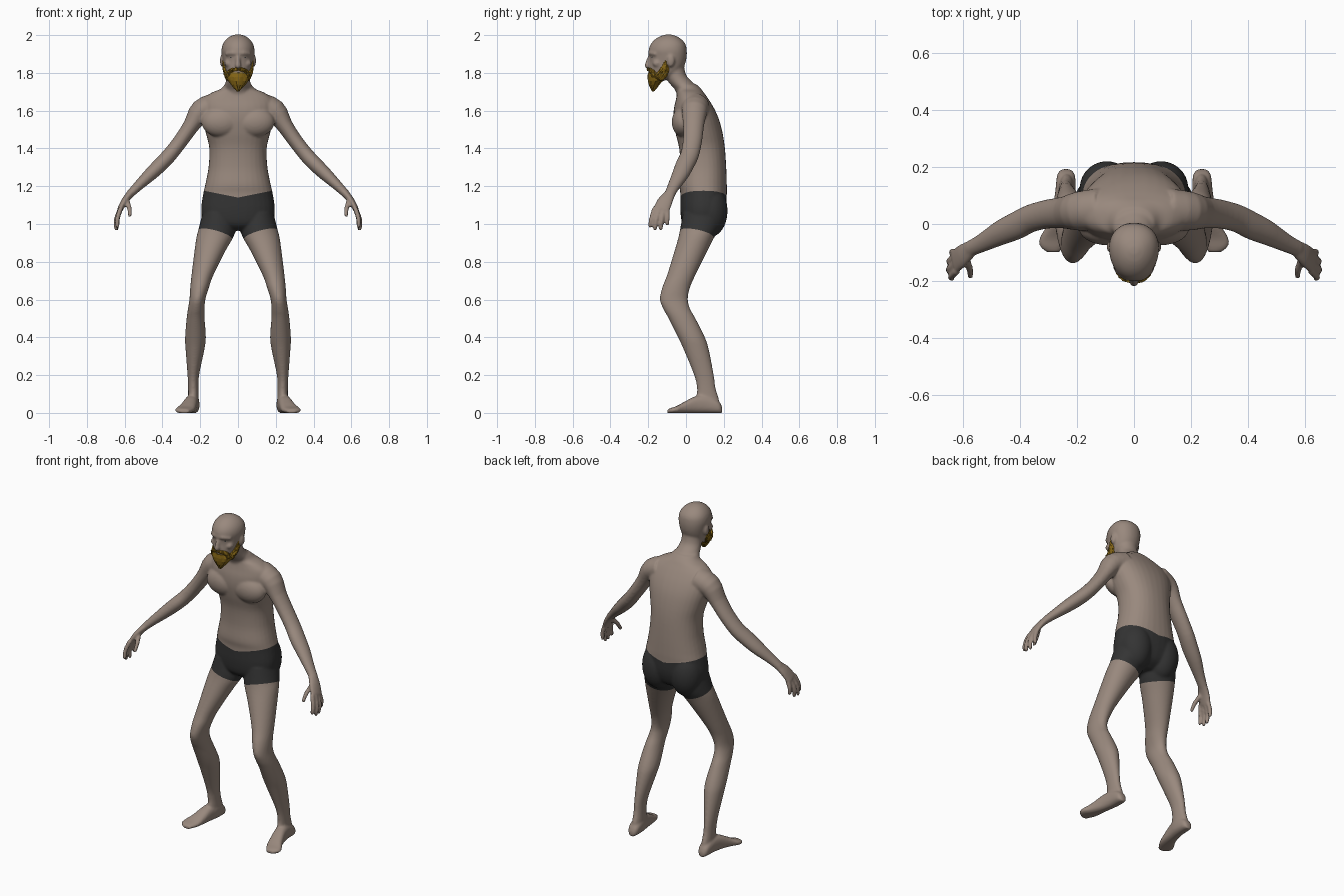
import bpy, bmesh, math, random
from mathutils import Vector, Matrix

random.seed(4)
N = 32


def material(name, rgb):
    m = bpy.data.materials.new(name)
    m.diffuse_color = (*rgb, 1)
    return m


skin = material("skin", (0.32, 0.25, 0.208))
cloth = material("dark cloth", (0.034, 0.034, 0.034))
hair = material("beard hair", (0.24, 0.135, 0.008))
eye_grey = material("eye grey", (0.2, 0.2, 0.2))


def loft(bm, rings):
    vs = [[bm.verts.new(p) for p in r] for r in rings]
    for a, b in zip(vs, vs[1:]):
        for i in range(len(a)):
            j = (i + 1) % len(a)
            bm.faces.new((a[i], a[j], b[j], b[i]))
    bm.faces.new(vs[0][::-1])
    bm.faces.new(vs[-1])


def unit_ring(power=2.0):
    out = []
    for i in range(N):
        a = 2 * math.pi * i / N
        c, s = math.cos(a), math.sin(a)
        out.append((math.copysign(abs(c) ** (2 / power), c),
                    math.copysign(abs(s) ** (2 / power), s)))
    return out


def spline(rows, steps=4):
    """Smooth curve through all rows of numbers."""
    out = []
    for i in range(len(rows) - 1):
        p0, p1, p2, p3 = (rows[min(max(i + k, 0), len(rows) - 1)] for k in (-1, 0, 1, 2))
        for s in range(steps):
            t = s / steps
            out.append([.5 * (2 * b + (c - a) * t + (2 * a - 5 * b + 4 * c - d) * t * t
                              + (3 * b - a - 3 * c + d) * t ** 3) for a, b, c, d in zip(p0, p1, p2, p3)])
    return out + [rows[-1]]


def stack(bm, rows, power=2.0, taper=0.0, steps=4):
    """Horizontal sections: z, front y, back y, inner x, outer x."""
    rings = []
    for z, yf, yb, xi, xo in spline(rows, steps):
        cx, cy, hx, hy = (xi + xo) / 2, (yf + yb) / 2, (xo - xi) / 2, (yb - yf) / 2
        rings.append([Vector((cx + hx * u * (1 + taper * v), cy + hy * v, z))
                      for u, v in unit_ring(power)])
    loft(bm, rings)


def tube(bm, pts):
    """Path of x, y, z, thickness radius, depth radius with a rounded end."""
    pts = spline(pts, 3)
    P = [Vector(p[:3]) for p in pts]
    R = [(p[3], p[4]) for p in pts]
    d = (P[-1] - P[-2]).normalized()
    P.append(P[-1] + d * R[-1][0] * 0.7)
    R.append((R[-1][0] * 0.55, R[-1][1] * 0.6))
    rings = []
    for i, p in enumerate(P):
        t = (P[min(i + 1, len(P) - 1)] - P[max(i - 1, 0)]).normalized()
        side = Vector((0, 1, 0))
        side = (side - t * side.dot(t)).normalized()
        nor = t.cross(side)
        rings.append([p + nor * R[i][0] * u + side * R[i][1] * v for u, v in unit_ring()])
    loft(bm, rings)


def ellipsoid(bm, co, size):
    bmesh.ops.create_uvsphere(bm, u_segments=32, v_segments=20, radius=1,
                              matrix=Matrix.Translation(co) @ Matrix.Diagonal((*size, 1)))


def mirror_all(bm):
    d = bmesh.ops.duplicate(bm, geom=bm.verts[:] + bm.edges[:] + bm.faces[:])["geom"]
    for v in d:
        if isinstance(v, bmesh.types.BMVert):
            v.co.x *= -1
    bmesh.ops.reverse_faces(bm, faces=[f for f in d if isinstance(f, bmesh.types.BMFace)])


def make(name, bm, mats):
    bmesh.ops.recalc_face_normals(bm, faces=bm.faces[:])
    me = bpy.data.meshes.new(name)
    bm.to_mesh(me)
    bm.free()
    ob = bpy.data.objects.new(name, me)
    bpy.context.collection.objects.link(ob)
    for m in mats:
        me.materials.append(m)
    return ob


bm = bmesh.new()
# leg
stack(bm, [(1.06, -.015, .2, .02, .188), (.98, -.03, .178, .012, .207), (.93, -.04, .15, .025, .22),
           (.86, -.06, .115, .065, .23), (.73, -.1, .05, .13, .246), (.66, -.127, .02, .155, .253),
           (.6, -.138, .01, .173, .257), (.55, -.12, .022, .177, .265), (.5, -.092, .05, .177, .272),
           (.4, -.042, .1, .17, .28), (.33, -.01, .122, .179, .277), (.2, .043, .147, .206, .267),
           (.13, .058, .157, .21, .264), (.07, .055, .175, .208, .264), (.015, .07, .18, .21, .265)])
# foot: y, centre x, half width, height
loft(bm, [[Vector((c + w * u, y, -.002 + h * (v + 1) / 2)) for u, v in unit_ring(2.5)]
          for y, c, w, h in spline([(.192, .238, .015, .03), (.172, .238, .031, .065), (.11, .24, .036, .095),
                                    (.05, .25, .037, .09), (-.01, .265, .043, .06), (-.05, .281, .05, .038),
                                    (-.08, .288, .041, .028), (-.099, .282, .022, .02)])])
# arm
tube(bm, [(.12, .05, 1.625, .07, .075), (.195, .045, 1.597, .062, .068), (.245, .04, 1.525, .044, .056),
          (.3, .035, 1.445, .039, .051), (.36, .02, 1.368, .039, .049), (.41, -.005, 1.315, .039, .049),
          (.465, -.03, 1.262, .035, .044), (.53, -.065, 1.2, .026, .033), (.575, -.087, 1.155, .021, .028)])
# palm, fingers and thumb
tube(bm, [(.565, -.082, 1.165, .02, .028), (.598, -.108, 1.125, .018, .04), (.624, -.13, 1.078, .015, .044)])
for base, mid, tip in [((.62, -.165, 1.085), (.638, -.183, 1.03), (.638, -.191, .988)),
                       ((.626, -.143, 1.075), (.646, -.158, 1.02), (.645, -.165, .972)),
                       ((.626, -.12, 1.07), (.645, -.129, 1.02), (.641, -.134, .973)),
                       ((.622, -.098, 1.075), (.636, -.098, 1.035), (.635, -.099, .998)),
                       ((.59, -.115, 1.13), (.575, -.155, 1.085), (.573, -.183, 1.045))]:
    tube(bm, [(*base, .013, .013), (*mid, .0125, .012), (*tip, .0105, .0105)])
# chest muscle, buttock, ear, brow, cheek
ellipsoid(bm, (.088, -.015, 1.54), (.105, .06, .08))
ellipsoid(bm, (.095, .125, 1.07), (.095, .095, .14))
ellipsoid(bm, (.083, -.08, 1.865), (.013, .02, .034))
tube(bm, [(.0, -.19, 1.903, .011, .011), (.03, -.187, 1.905, .011, .011), (.06, -.162, 1.9, .01, .01)])
ellipsoid(bm, (.05, -.152, 1.85), (.022, .025, .02))
mirror_all(bm)
# torso: z, front, back, half width
stack(bm, [(z, f, b, -w, w) for z, f, b, w in
           [(.965, .02, .13, .07), (1.0, -.018, .185, .17), (1.07, -.03, .212, .195), (1.16, -.03, .216, .184),
            (1.21, -.036, .216, .173), (1.3, -.03, .213, .156), (1.4, -.036, .206, .152),
            (1.48, -.055, .194, .17), (1.55, -.066, .176, .188), (1.61, -.064, .15, .197),
            (1.66, -.053, .12, .185), (1.695, -.047, .095, .14), (1.715, -.05, .08, .092),
            (1.74, -.07, .055, .07)]], 2.25)
# neck
stack(bm, [(z, f, b, -w, w) for z, f, b, w in
           [(1.66, -.04, .09, .08), (1.71, -.058, .075, .078), (1.75, -.092, .035, .066),
            (1.79, -.112, .0, .06), (1.85, -.12, -.012, .06)]])
# head and nose
stack(bm, [(z, f, b, -w, w) for z, f, b, w in
           [(1.752, -.185, -.13, .03), (1.77, -.192, -.09, .052), (1.8, -.197, -.03, .065),
            (1.83, -.196, -.012, .074), (1.86, -.193, -.001, .079), (1.89, -.194, .004, .084),
            (1.92, -.198, .004, .087), (1.95, -.188, -.002, .081), (1.975, -.167, -.021, .065),
            (1.994, -.137, -.05, .04), (2.003, -.105, -.08, .014)]], 2.1, .1)
tube(bm, [(0, -.188, 1.89, .01, .012), (0, -.2, 1.86, .012, .013), (0, -.206, 1.836, .016, .014)])
body = make("body", bm, [skin, cloth])

# fuse the parts into one smooth body
rm = body.modifiers.new("fuse", "REMESH")
rm.mode = "VOXEL"
rm.voxel_size = 0.0065
sm = body.modifiers.new("soften", "SMOOTH")
sm.factor = 0.5
sm.iterations = 6
fused = bpy.data.meshes.new_from_object(body.evaluated_get(bpy.context.evaluated_depsgraph_get()))
body.modifiers.clear()
bm = bmesh.new()
bm.from_mesh(fused)

# cut waistband and hems, then colour the shorts
for s in (1, -1):
    for co, no in [((0, 0, 1.14), (-.2 * s, 0, 1)), ((0, .05, .91), (-.3 * s, .25, 1))]:
        faces = []
        for f in bm.faces:
            c = f.calc_center_median()
            if -.01 < c.x * s < .3 and .8 < c.z < 1.3:
                faces.append(f)
        geom = set(faces)
        for f in faces:
            geom.update(f.edges)
            geom.update(f.verts)
        bmesh.ops.bisect_plane(bm, geom=list(geom), plane_co=co, plane_no=Vector(no).normalized(), dist=1e-5)
for f in bm.faces:
    c = f.calc_center_median()
    x = abs(c.x)
    f.smooth = True
    f.material_index = int(x < .32 and c.z < 1.14 + .2 * x and c.z > .91 + .3 * x - .25 * (c.y - .05))
bm.to_mesh(body.data)
bm.free()

# beard: sideburns, moustache and pointed chin
bm = bmesh.new()
tube(bm, [(.073, -.098, 1.868, .008, .012), (.07, -.108, 1.83, .011, .02),
          (.063, -.122, 1.8, .013, .026), (.052, -.145, 1.775, .015, .026)])
tube(bm, [(0, -.199, 1.82, .008, .008), (.025, -.193, 1.817, .009, .01),
          (.044, -.176, 1.805, .011, .014), (.05, -.165, 1.785, .012, .018)])
mirror_all(bm)
stack(bm, [(z, f, b, -w, w) for z, f, b, w in
           [(1.801, -.2, -.13, .057), (1.778, -.203, -.115, .062), (1.758, -.201, -.122, .054),
            (1.737, -.196, -.142, .036), (1.718, -.187, -.157, .02), (1.704, -.18, -.168, .006)]], 2, .12, 1)
for v in bm.verts:
    v.co += Vector([random.uniform(-.0025, .0025) for _ in range(3)])
make("beard", bm, [hair])

# eyes
bm = bmesh.new()
ellipsoid(bm, (.033, -.172, 1.882), (.012, .012, .007))
mirror_all(bm)
for f in bm.faces:
    f.smooth = True
make("eyes", bm, [eye_grey])
